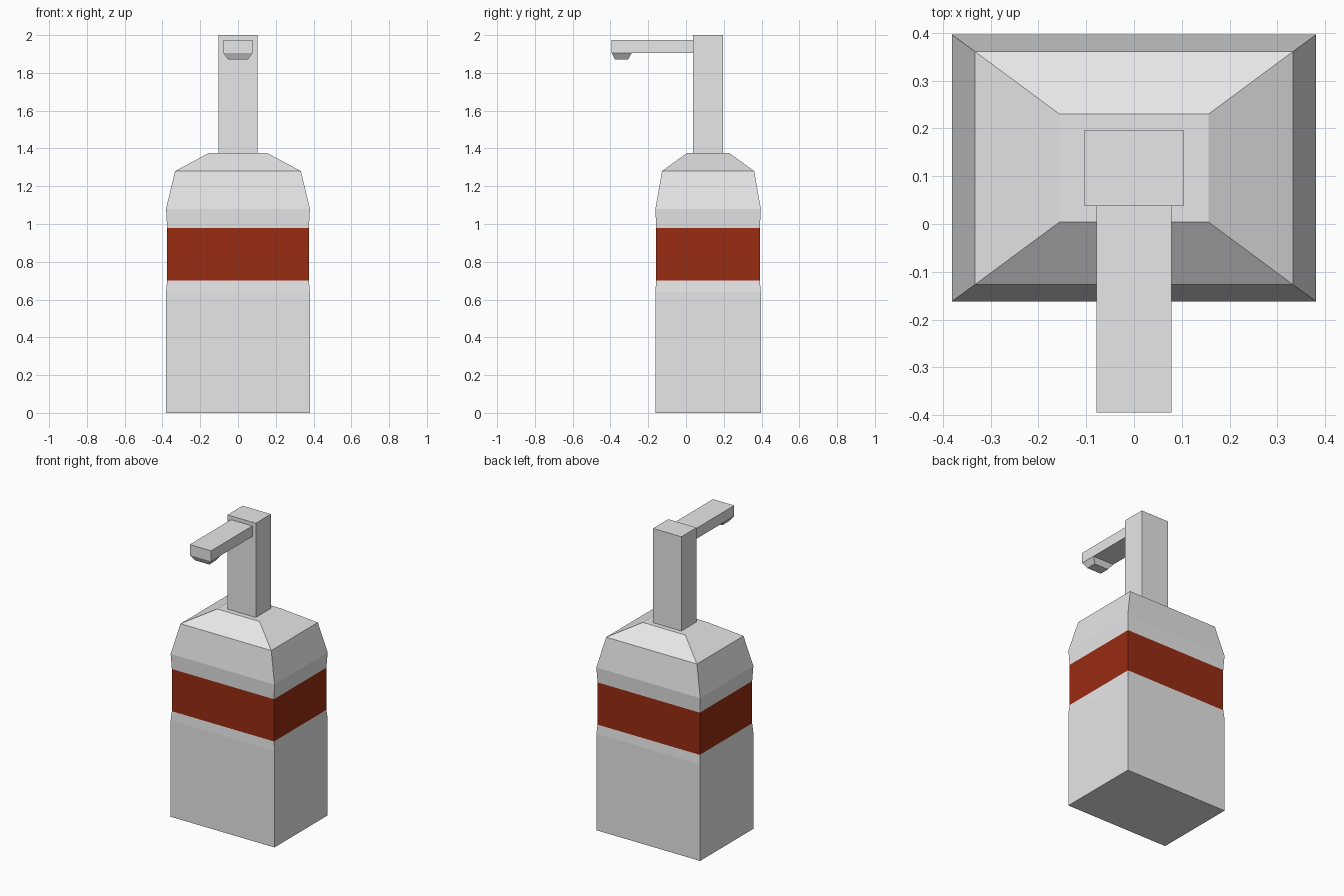
import bpy

if "Cube" in bpy.data.objects:
    bpy.data.objects.remove(bpy.data.objects["Cube"])


def material(name, rgb):
    m = bpy.data.materials.new(name)
    m.diffuse_color = (*rgb, 1)
    m.use_nodes = True
    m.node_tree.nodes["Principled BSDF"].inputs["Base Color"].default_value = m.diffuse_color
    return m


grey = material("light_grey", (0.8, 0.8, 0.8))
red = material("rust_red", (0.32, 0.025, 0.006))


def loft(name, rings, band=None):
    """Stack rectangles (half width, y front, y back, z) into a closed solid."""
    verts, faces = [], []
    for hx, y0, y1, z in rings:
        verts += [(-hx, y0, z), (hx, y0, z), (hx, y1, z), (-hx, y1, z)]
    for r in range(len(rings) - 1):
        for i in range(4):
            a, b = r * 4 + i, r * 4 + (i + 1) % 4
            faces.append((a, b, b + 4, a + 4))
    n = len(verts)
    faces += [(3, 2, 1, 0), (n - 4, n - 3, n - 2, n - 1)]
    mesh = bpy.data.meshes.new(name)
    mesh.from_pydata(verts, [], faces)
    mesh.materials.append(grey)
    if band:
        mesh.materials.append(red)
        for p in mesh.polygons:
            if band[0] < p.center.z < band[1] and abs(p.normal.z) < 0.5:
                p.material_index = 1
    ob = bpy.data.objects.new(name, mesh)
    bpy.context.collection.objects.link(ob)
    return ob


# Bottle with a shallow recessed label band and sloped shoulders
loft("bottle", [
    (0.381, -0.162, 0.396, 0.0),
    (0.381, -0.162, 0.396, 0.64),
    (0.375, -0.158, 0.391, 0.70),
    (0.375, -0.158, 0.391, 0.98),
    (0.381, -0.162, 0.396, 1.08),
    (0.333, -0.127, 0.361, 1.28),
    (0.156, 0.004, 0.23, 1.375),
], band=(0.75, 0.9))

# Pump column
loft("pump_column", [(0.104, 0.038, 0.197, 1.37), (0.104, 0.038, 0.197, 2.0)])

# Spout with a tapered nozzle under its tip
loft("spout", [(0.078, -0.394, 0.04, 1.905), (0.078, -0.394, 0.04, 1.975)])
loft("nozzle", [(0.052, -0.375, -0.307, 1.87), (0.078, -0.394, -0.287, 1.906)])
